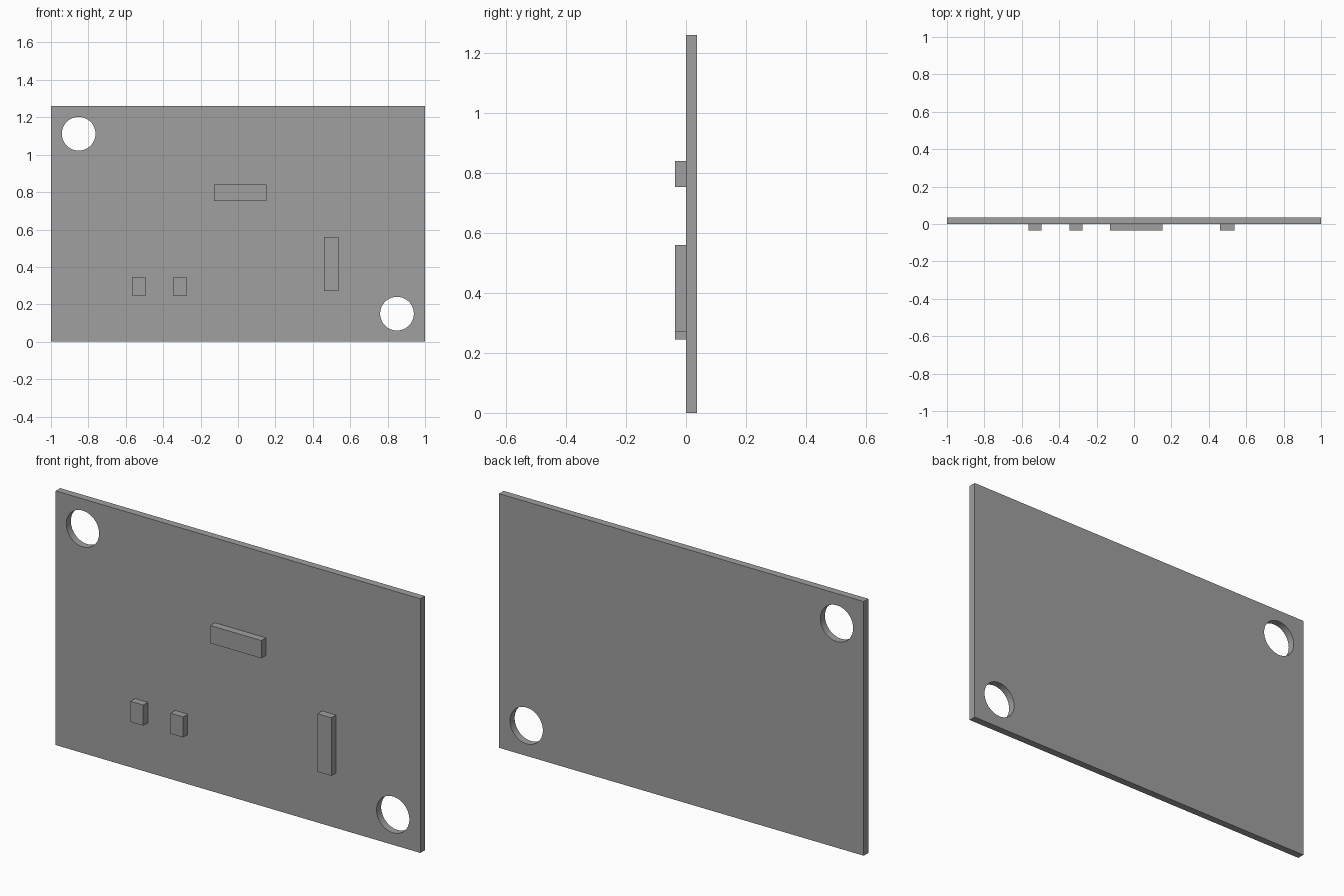
import bpy
import math

cube = bpy.data.objects.get("Cube")
if cube:
    bpy.data.objects.remove(cube, do_unlink=True)

# One plain grey for everything
grey = bpy.data.materials.new("grey")
grey.use_nodes = True
colour = (0.35, 0.35, 0.35, 1)
grey.diffuse_color = colour
grey.node_tree.nodes["Principled BSDF"].inputs["Base Color"].default_value = colour

DEPTH = 0.036  # plate thickness and block height


def box(name, x0, x1, y0, y1, z0, z1):
    bpy.ops.mesh.primitive_cube_add(
        size=1, location=((x0 + x1) / 2, (y0 + y1) / 2, (z0 + z1) / 2))
    ob = bpy.context.object
    ob.name = name
    ob.scale = (x1 - x0, y1 - y0, z1 - z0)
    bpy.ops.object.transform_apply(location=False, rotation=False, scale=True)
    ob.data.materials.append(grey)
    return ob


# Upright plate
plate = box("plate", -1, 1, 0, DEPTH, 0, 1.26)

# Round holes in two opposite corners
for x, z in ((-0.852, 1.112), (0.85, 0.15)):
    bpy.ops.mesh.primitive_cylinder_add(
        vertices=64, radius=0.09, depth=0.3,
        location=(x, 0, z), rotation=(math.pi / 2, 0, 0))
    cutter = bpy.context.object
    cutter.name = "hole_cutter"
    cutter.hide_render = True
    cutter.data.materials.append(grey)
    cut = plate.modifiers.new("hole", "BOOLEAN")
    cut.operation = "DIFFERENCE"
    cut.solver = "EXACT"
    cut.object = cutter
    bpy.ops.object.select_all(action="DESELECT")
    plate.select_set(True)
    bpy.context.view_layer.objects.active = plate
    bpy.ops.object.modifier_apply(modifier=cut.name)
    bpy.data.objects.remove(cutter, do_unlink=True)
bpy.ops.object.shade_smooth_by_angle(angle=math.radians(30))

# Raised blocks on the front: name, x range, z range
for name, x0, x1, z0, z1 in (
        ("upper_block", -0.127, 0.153, 0.752, 0.84),
        ("tall_block", 0.461, 0.537, 0.272, 0.56),
        ("outer_small_block", -0.565, -0.495, 0.245, 0.347),
        ("inner_small_block", -0.345, -0.276, 0.245, 0.347)):
    box(name, x0, x1, -DEPTH, 0, z0, z1)
